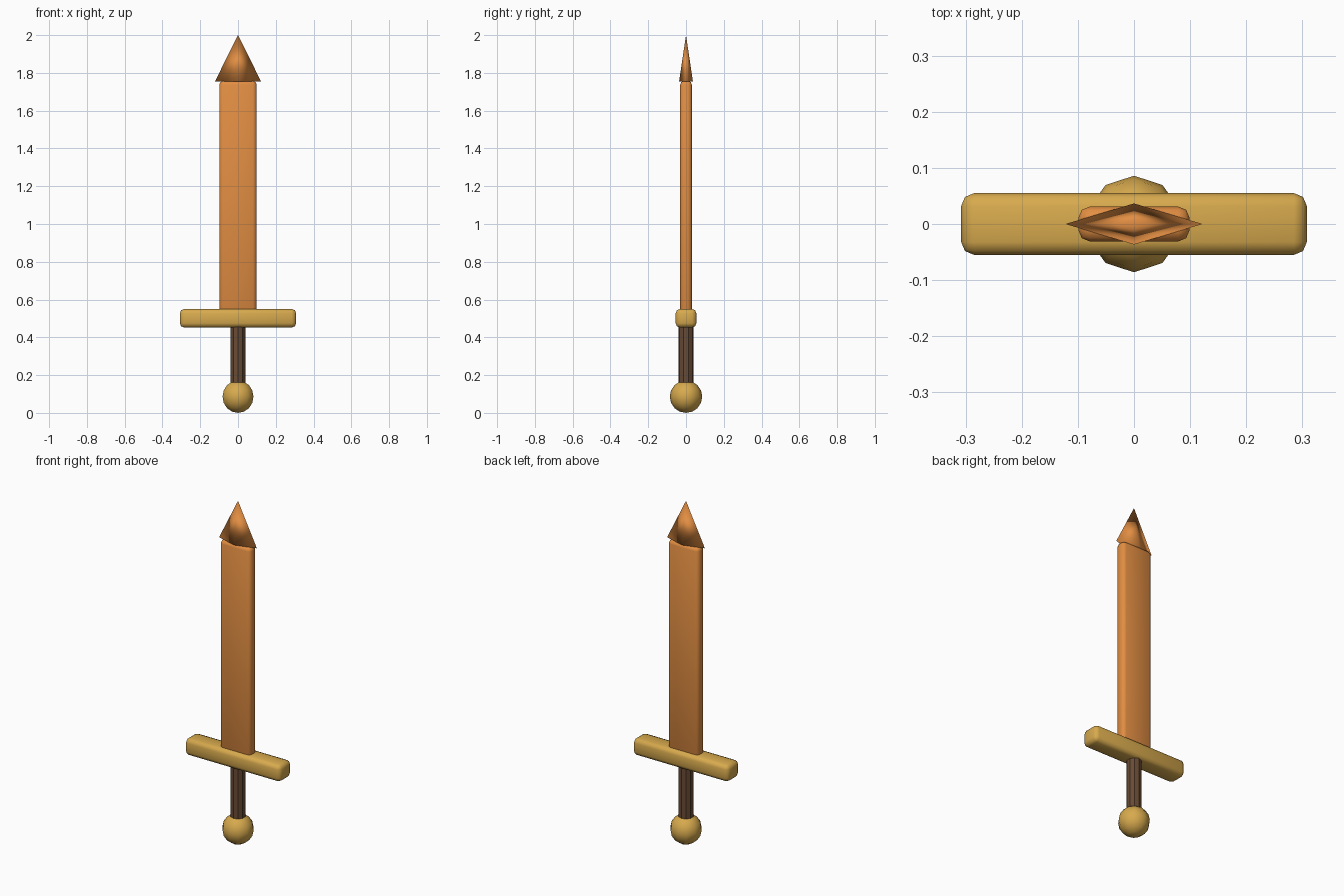
import bpy

if "Cube" in bpy.data.objects:
    bpy.data.objects.remove(bpy.data.objects["Cube"])


def material(name, rgb):
    m = bpy.data.materials.new(name)
    m.diffuse_color = (*rgb, 1)
    m.use_nodes = True
    m.node_tree.nodes["Principled BSDF"].inputs["Base Color"].default_value = m.diffuse_color
    return m


COPPER = material("copper", (0.76, 0.27, 0.055))
GOLD = material("gold", (0.68, 0.40, 0.075))
LEATHER = material("leather", (0.14, 0.07, 0.035))


def finish(name, mat, scale=(1, 1, 1), bevel=0):
    """Name, colour, scale, round and smooth the active object."""
    ob = bpy.context.object
    ob.name = name
    ob.data.materials.append(mat)
    ob.scale = scale
    bpy.ops.object.transform_apply(location=False, rotation=False, scale=True)
    if bevel:
        mod = ob.modifiers.new("rounded_edges", 'BEVEL')
        mod.width = bevel
        mod.segments = 2
    for p in ob.data.polygons:
        p.use_smooth = True
    return ob


def box(name, mat, size, z0, z1, bevel):
    bpy.ops.mesh.primitive_cube_add(size=1, location=(0, 0, (z0 + z1) / 2))
    return finish(name, mat, (size[0], size[1], z1 - z0), bevel)


# Pommel
bpy.ops.mesh.primitive_uv_sphere_add(segments=10, ring_count=8, radius=0.086,
                                     location=(0, 0, 0.086))
finish("pommel", GOLD)

# Grip
bpy.ops.mesh.primitive_cylinder_add(vertices=10, radius=0.041, depth=0.34,
                                    location=(0, 0, 0.31))
finish("grip", LEATHER)
bpy.ops.object.shade_smooth_by_angle()

# Crossguard and blade
box("crossguard", GOLD, (0.616, 0.11), 0.452, 0.55, 0.023)
box("blade", COPPER, (0.198, 0.062), 0.52, 1.757, 0.02)

# Flattened four-sided blade tip
bpy.ops.mesh.primitive_cone_add(vertices=4, radius1=0.122, radius2=0, depth=0.245,
                                location=(0, 0, 1.8775))
finish("blade_tip", COPPER, (1, 0.3, 1))
